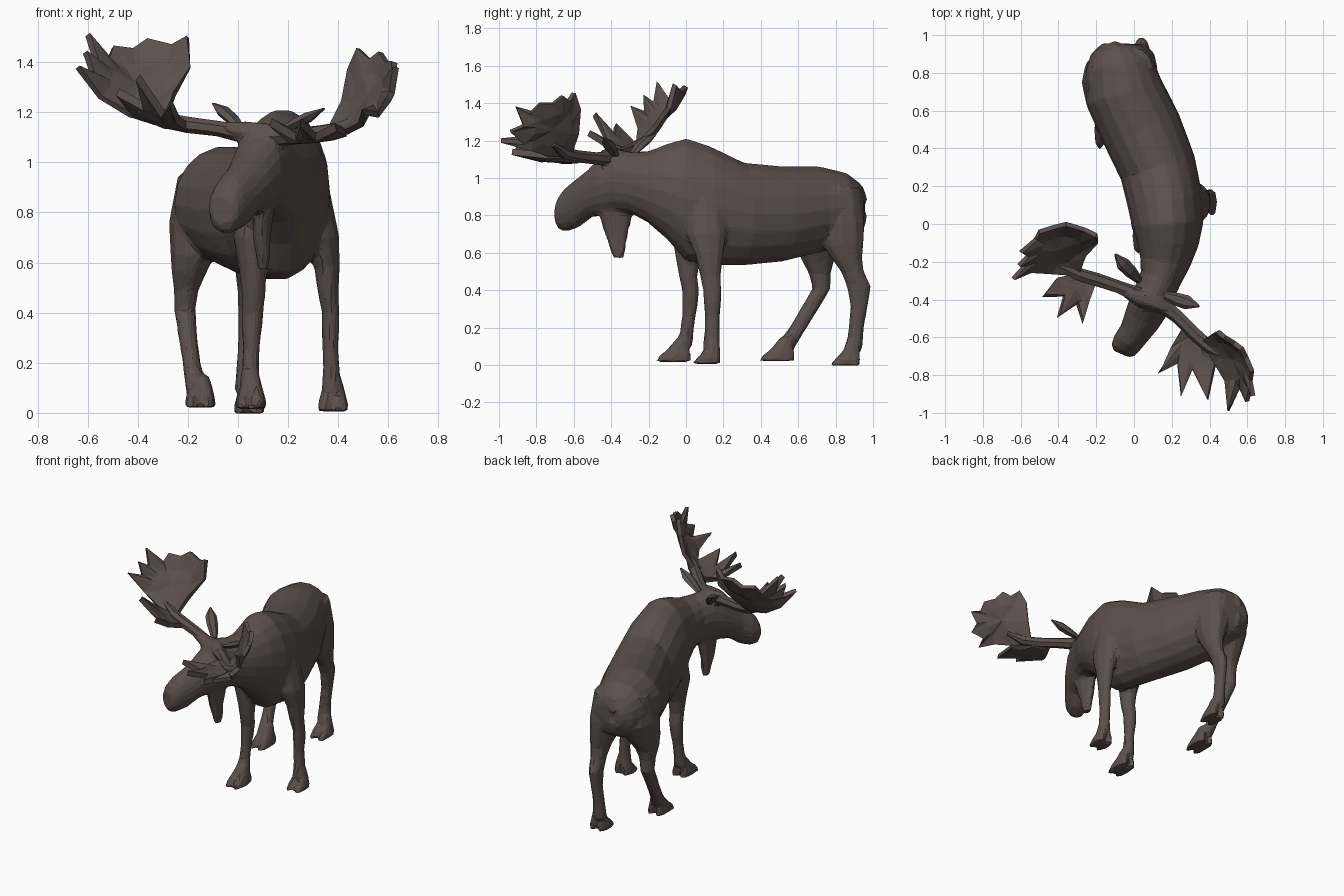
import bpy, bmesh, math
from mathutils import Vector

brown = bpy.data.materials.new("dark_brown_hide")
brown.diffuse_color = (0.105, 0.08, 0.073, 1)


def loft(bm, rings):
    """Skin a list of rings with equal point counts and cap both ends."""
    vs = [[bm.verts.new(p) for p in r] for r in rings]
    n = len(vs[0])
    for a, b in zip(vs, vs[1:]):
        for i in range(n):
            j = (i + 1) % n
            bm.faces.new((a[i], a[j], b[j], b[i]))
    bm.faces.new(vs[0][::-1])
    bm.faces.new(vs[-1])


def ring(c, u, v, n):
    return [c + u * math.cos(2 * math.pi * i / n) + v * math.sin(2 * math.pi * i / n)
            for i in range(n)]


def column(bm, secs, n=10):
    """Horizontal elliptical sections: x, y, z, rx, ry."""
    loft(bm, [ring(Vector(s[:3]), Vector((s[3], 0, 0)), Vector((0, s[4], 0)), n) for s in secs])


def trunk(bm, secs, n=18):
    """Upright sections turned along the path: x, y, z top, z bottom, half width."""
    rings = []
    for i, (x, y, zt, zb, w) in enumerate(secs):
        a, b = secs[max(i - 1, 0)], secs[min(i + 1, len(secs) - 1)]
        d = Vector((b[0] - a[0], b[1] - a[1], 0)).normalized()
        rings.append(ring(Vector((x, y, (zt + zb) / 2)), Vector((-d.y, d.x, 0)) * w,
                          Vector((0, 0, (zt - zb) / 2)), n))
    loft(bm, rings)


def tube(bm, pts, flat=1.0, n=6):
    """Tapered tube through x, y, z, radius."""
    rings = []
    for i, p in enumerate(pts):
        a, b = pts[max(i - 1, 0)], pts[min(i + 1, len(pts) - 1)]
        d = (Vector(b[:3]) - Vector(a[:3])).normalized()
        u = d.cross(Vector((0, 0, 1))).normalized()
        rings.append(ring(Vector(p[:3]), u * p[3], u.cross(d) * p[3] * flat, n))
    loft(bm, rings)


def palm(bm, centre, outline):
    """Rounded cup: centre, smoothed inner ring, then the jagged rim."""
    c = Vector(centre)
    rim = [Vector(p) for p in outline]
    n = len(rim)
    bowl = (c - sum(rim, Vector()) / n) * .35
    inner = [c + ((rim[i - 1] + rim[i] * 2 + rim[(i + 1) % n]) / 4 - c) * .6 + bowl for i in range(n)]
    cv = bm.verts.new(c)
    iv = [bm.verts.new(p) for p in inner]
    ov = [bm.verts.new(p) for p in rim]
    for i in range(n):
        j = (i + 1) % n
        bm.faces.new((cv, iv[i], iv[j]))
        bm.faces.new((iv[i], ov[i], ov[j]))
        bm.faces.new((iv[i], ov[j], iv[j]))


def finish(name, bm, mods=()):
    bmesh.ops.recalc_face_normals(bm, faces=bm.faces)
    me = bpy.data.meshes.new(name)
    bm.to_mesh(me)
    bm.free()
    ob = bpy.data.objects.new(name, me)
    bpy.context.collection.objects.link(ob)
    for kind, props in mods:
        m = ob.modifiers.new(kind.lower(), kind)
        for k, v in props.items():
            setattr(m, k, v)
    if mods:
        bpy.context.view_layer.update()
        deps = bpy.context.evaluated_depsgraph_get()
        new = bpy.data.meshes.new_from_object(ob.evaluated_get(deps))
        ob.modifiers.clear()
        ob.data = new
    ob.data.materials.clear()
    ob.data.materials.append(brown)
    ob.data.polygons.foreach_set("use_smooth", [False] * len(ob.data.polygons))
    return ob


hide = bmesh.new()

# torso, neck and turned head
trunk(hide, [
    (-.10, .955, .91, .76, .07), (-.10, .925, .975, .69, .13), (-.08, .85, 1.03, .65, .18),
    (-.055, .70, 1.065, .60, .21), (.04, .50, 1.065, .55, .215), (.125, .30, 1.085, .53, .205),
    (.165, .12, 1.175, .53, .20), (.178, 0, 1.215, .555, .19), (.178, -.10, 1.185, .67, .165),
    (.165, -.20, 1.145, .76, .135), (.14, -.29, 1.14, .81, .11), (.105, -.37, 1.155, .815, .108),
    (.075, -.44, 1.125, .80, .108), (.04, -.51, 1.05, .79, .098), (0, -.58, .995, .735, .082),
    (-.04, -.635, .95, .715, .078), (-.06, -.67, .905, .72, .068), (-.068, -.688, .865, .75, .045)])

# brow ridge carrying the antlers
tube(hide, [(-.06, -.35, 1.135, .03), (.03, -.39, 1.12, .05), (.13, -.42, 1.11, .05), (.20, -.46, 1.105, .03)])

# hanging throat flap
column(hide, [(.11, -.37, .88, .045, .12), (.10, -.375, .79, .042, .09), (.095, -.372, .70, .036, .062),
              (.10, -.365, .62, .028, .043), (.10, -.36, .57, .02, .03)], 8)

# front legs with knees
column(hide, [(.05, .03, .88, .05, .08), (.045, .02, .70, .065, .10), (.06, .01, .56, .055, .065),
              (.062, .012, .47, .047, .05), (.058, .025, .40, .045, .047), (.055, .022, .34, .042, .045),
              (.053, .015, .26, .034, .037), (.05, .005, .18, .035, .037), (.048, -.012, .10, .045, .048)])
column(hide, [(.31, .10, .92, .05, .09), (.335, .11, .70, .07, .11), (.355, .125, .58, .052, .075),
              (.36, .13, .48, .042, .058), (.37, .14, .40, .035, .05), (.37, .142, .34, .036, .048),
              (.368, .14, .26, .032, .042), (.372, .14, .18, .034, .041), (.375, .135, .09, .042, .048)])

# hind legs with heavy thighs and bent hocks
column(hide, [(-.14, .77, .95, .10, .12), (-.165, .75, .76, .112, .17), (-.18, .715, .63, .09, .13),
              (-.195, .705, .56, .07, .09), (-.207, .715, .49, .05, .06), (-.212, .725, .41, .043, .05),
              (-.20, .66, .30, .038, .05), (-.185, .60, .20, .036, .048), (-.165, .525, .09, .045, .055)])
column(hide, [(.01, .82, .95, .09, .11), (.025, .825, .76, .10, .135), (.04, .84, .64, .08, .112),
              (.048, .86, .57, .06, .085), (.045, .89, .50, .048, .063), (.04, .925, .42, .04, .067),
              (.035, .925, .31, .034, .047), (.03, .91, .20, .035, .042), (.03, .90, .09, .045, .045)])

# cloven hooves: x, toe y, heel y, sole z
for x, y0, y1, z in [(.052, -.175, .03, .015), (.38, .03, .185, .005),
                     (-.15, .385, .585, .022), (.045, .765, .935, -.003)]:
    m, h = (y0 + y1) / 2, (y1 - y0) / 2
    for s in (-1, 1):
        column(hide, [(x + s * .032, m, z, .03, h), (x + s * .03, m + .015, z + .035, .03, h * .85),
                      (x + s * .018, m + .035, z + .08, .03, h * .55),
                      (x + s * .01, y1 - .045, z + .13, .025, .035)], 8)

# short tail lying against the rump
tube(hide, [(-.10, .92, .95, .03), (-.10, .945, .88, .03), (-.10, .945, .80, .028), (-.095, .935, .72, .015)])

# fuse into one faceted skin
finish("body_head_and_legs", hide, [
    ("REMESH", {"mode": "VOXEL", "voxel_size": .012}),
    ("SMOOTH", {"factor": .5, "iterations": 4}),
    ("DECIMATE", {"ratio": .06})])

# ears
for name, pts in [
        ("right_ear", [(.03, -.30, 1.11, .02), (-.02, -.25, 1.17, .035), (-.06, -.21, 1.205, .036), (-.10, -.16, 1.235, .006)]),
        ("left_ear", [(.16, -.375, 1.12, .02), (.23, -.40, 1.155, .035), (.28, -.415, 1.18, .038), (.345, -.435, 1.215, .006)])]:
    bm = bmesh.new()
    tube(bm, pts, .6)
    finish(name, bm)

# antler beams
for name, pts in [
        ("right_antler_beam", [(.05, -.39, 1.11, .045), (-.08, -.335, 1.135, .035), (-.20, -.295, 1.15, .037), (-.30, -.265, 1.17, .035), (-.40, -.22, 1.21, .015)]),
        ("left_antler_beam", [(.13, -.41, 1.10, .045), (.23, -.49, 1.105, .037), (.32, -.58, 1.115, .037), (.40, -.65, 1.13, .035), (.49, -.71, 1.18, .015)])]:
    bm = bmesh.new()
    tube(bm, pts, .9, 7)
    finish(name, bm)

# antler palms: cup centre, then jagged rim
right_palm = [(-.29, -.27, 1.16), (-.255, -.17, 1.27), (-.19, -.09, 1.38), (-.20, -.06, 1.50),
              (-.26, -.03, 1.465), (-.36, 0, 1.49), (-.42, -.015, 1.45), (-.50, -.04, 1.46),
              (-.52, -.08, 1.41), (-.60, -.15, 1.51), (-.565, -.17, 1.40), (-.61, -.22, 1.44),
              (-.58, -.22, 1.35), (-.64, -.29, 1.38), (-.55, -.25, 1.26), (-.43, -.26, 1.19)]
left_palm = [(.36, -.62, 1.12), (.42, -.58, 1.24), (.445, -.57, 1.37), (.48, -.60, 1.455),
             (.53, -.63, 1.41), (.57, -.66, 1.44), (.595, -.71, 1.40), (.625, -.78, 1.40),
             (.62, -.83, 1.35), (.63, -.91, 1.38), (.615, -.87, 1.28), (.60, -.94, 1.25),
             (.56, -.87, 1.19), (.50, -.99, 1.20), (.49, -.83, 1.15), (.43, -.73, 1.12)]
right_brow = [(-.20, -.31, 1.14), (-.24, -.41, 1.17), (-.27, -.52, 1.24), (-.30, -.42, 1.19),
              (-.40, -.49, 1.34), (-.37, -.38, 1.22), (-.48, -.38, 1.28), (-.41, -.29, 1.19), (-.28, -.26, 1.15)]
left_brow = [(.27, -.53, 1.11), (.20, -.66, 1.09), (.13, -.79, 1.16), (.23, -.74, 1.10),
             (.25, -.91, 1.16), (.31, -.77, 1.10), (.39, -.93, 1.14), (.43, -.74, 1.12), (.36, -.60, 1.12)]
for name, centre, rim, t in [
        ("right_antler_palm", (-.41, -.135, 1.305), right_palm, .026),
        ("left_antler_palm", (.53, -.715, 1.265), left_palm, .026),
        ("right_brow_tines", (-.31, -.35, 1.175), right_brow, .034),
        ("left_brow_tines", (.31, -.67, 1.095), left_brow, .034)]:
    bm = bmesh.new()
    palm(bm, centre, rim)
    finish(name, bm, [("SOLIDIFY", {"thickness": t, "offset": 0})])
